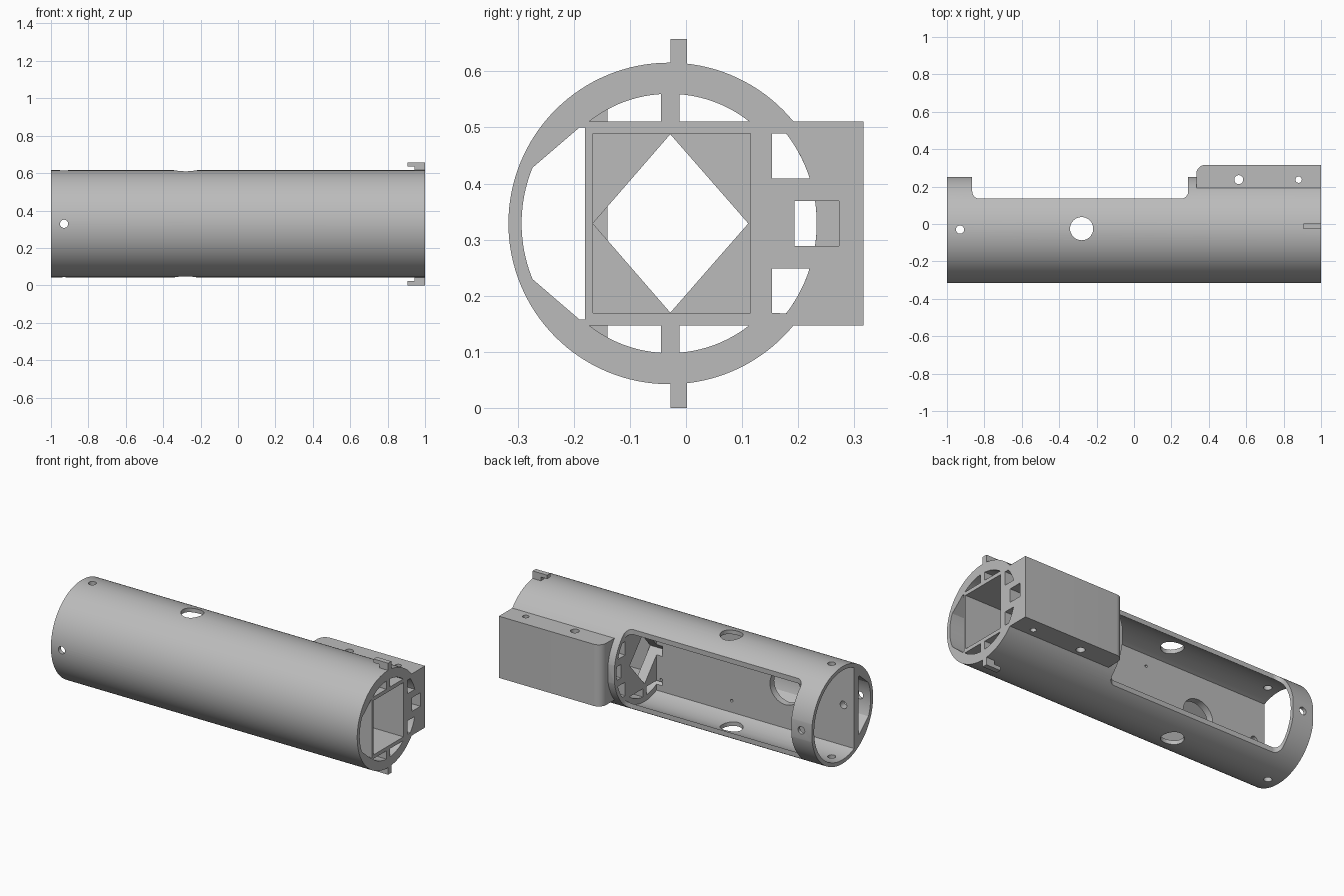
import bpy, bmesh, math
from mathutils import Vector

cube = bpy.data.objects.get("Cube")
if cube:
    bpy.data.objects.remove(cube)

CY, CZ = -0.03, 0.329      # tube axis
R_OUT, R_IN, R_WEB = 0.2865, 0.263, 0.231

grey = bpy.data.materials.new("plain_grey")
grey.use_nodes = True
grey.diffuse_color = (0.5, 0.5, 0.5, 1)
grey.node_tree.nodes["Principled BSDF"].inputs["Base Color"].default_value = (0.5, 0.5, 0.5, 1)


def prism(name, pts, axis, a, b):
    """Extrude a 2D outline along an axis from a to b."""
    place = {"x": lambda p: (a, p[0], p[1]),
             "y": lambda p: (p[0], a, p[1]),
             "z": lambda p: (p[0], p[1], a)}[axis]
    step = Vector([(b - a) if c == axis else 0 for c in "xyz"])
    bm = bmesh.new()
    face = bm.faces.new([bm.verts.new(place(p)) for p in pts])
    ext = bmesh.ops.extrude_face_region(bm, geom=[face])
    bmesh.ops.translate(bm, vec=step, verts=[v for v in ext["geom"] if isinstance(v, bmesh.types.BMVert)])
    bmesh.ops.recalc_face_normals(bm, faces=bm.faces)
    mesh = bpy.data.meshes.new(name)
    bm.to_mesh(mesh)
    bm.free()
    mesh.materials.append(grey)
    ob = bpy.data.objects.new(name, mesh)
    bpy.context.collection.objects.link(ob)
    return ob


def arc(r, a0, a1, n, c=(0, 0)):
    return [(c[0] + r * math.cos(math.radians(a0 + (a1 - a0) * i / n)),
             c[1] + r * math.sin(math.radians(a0 + (a1 - a0) * i / n))) for i in range(n + 1)]


def circle(r, c, n=32):
    return arc(r, 0, 360, n, c)[:-1]


def rect(u0, u1, v0, v1):
    return [(u0, v0), (u1, v0), (u1, v1), (u0, v1)]


def section(pts, flip=1):
    """Shift an outline measured from the tube axis to its place."""
    return [(CY + y, CZ + flip * z) for y, z in pts]


def combine(target, tool, operation="DIFFERENCE"):
    mod = target.modifiers.new("combine", "BOOLEAN")
    mod.operation, mod.solver, mod.object = operation, "EXACT", tool
    bpy.context.view_layer.update()
    deps = bpy.context.evaluated_depsgraph_get()
    mesh = bpy.data.meshes.new_from_object(target.evaluated_get(deps))
    target.modifiers.clear()
    target.data = mesh
    bpy.data.objects.remove(tool)


# Tube body, with a flat along the back
body = prism("tube_body", section(circle(R_OUT, (0, 0), 128)), "x", -1, 1)


def cut(pts, axis, a, b):
    combine(body, prism("cutter", pts, axis, a, b))


cut(rect(-1.1, 0.333, 0.252, 0.5), "z", -0.1, 0.8)

# Side housing with a rounded rear corner
housing = [(1, 0.1), (1, 0.3165)] + arc(0.05, 90, 180, 10, (0.383, 0.2665)) + [(0.333, 0.1)]
combine(body, prism("housing", housing, "z", 0.147, 0.511), "UNION")

# Main bore, leaving a chord plate, and the channel in front of it
cut(section(arc(R_IN, -114.7, 114.7, 80)), "x", -1.1, 0.29)
channel = arc(R_IN, 157.8, 202.2, 20) + [(-0.16, -0.171), (-0.15, -0.171), (-0.15, 0.171), (-0.16, 0.171)]
cut(section(channel), "x", -1.1, 1.1)

# Openings through the end block
for flip in (1, -1):
    cut(section(arc(R_WEB, 52, 85.5, 14) + [(0.018, 0.182)], flip), "x", 0.25, 1.1)
    cut(section(arc(R_WEB, 128, 93.7, 14) + [(-0.015, 0.182)], flip), "x", 0.25, 1.1)
    cut(section(arc(R_IN, 17.7, 37.5, 8) + [(0.183, 0.16), (0.183, 0.08)], flip), "x", 0.25, 1.1)
cut(section(arc(R_IN, -8.75, 8.75, 8) + [(0.223, 0.04), (0.223, -0.04)]), "x", 0.25, 0.5)
cut(rect(0.193, 0.273, CZ - 0.04, CZ + 0.04), "x", 0.37, 1.1)

# Square pocket ending in a diamond window
cut(rect(-0.166, 0.115, CZ - 0.16, CZ + 0.16), "x", 0.35, 1.1)
cut([(-0.166, CZ), (-0.028, CZ - 0.159), (0.111, CZ), (-0.028, CZ + 0.159)], "x", 0.25, 0.4)

# Long window in the back with rounded lower corners
window = ([(0.29, 0.6), (-0.865, 0.6)] + arc(0.04, 180, 270, 8, (-0.825, 0.175))
          + arc(0.04, 270, 360, 8, (0.25, 0.175)))
cut(window, "z", -0.1, 0.8)

# Cross holes: vertical, then front to back
for x, y, r in ((-0.93, CY, 0.022), (-0.28, -0.025, 0.062), (0.56, 0.237, 0.024), (0.88, 0.237, 0.017)):
    cut(circle(r, (x, y)), "z", -0.1, 0.8)
cut(circle(0.022, (-0.93, CZ)), "y", -0.5, 0.5)

# Holes in the chord plate
cut(circle(0.1, (-0.55, CZ), 48), "y", -0.22, 0)
for x in (-0.2, 0.26):
    for side in (1, -1):
        cut(circle(0.008, (x, CZ + side * 0.17), 12), "y", -0.2, -0.1)

# Hooked tabs above and below the open end
for name, flip in (("top_tab", 1), ("bottom_tab", -1)):
    hook = [(1, 0.27), (1, 0.329), (0.905, 0.329), (0.905, 0.307), (0.945, 0.307), (0.945, 0.27)]
    prism(name, [(x, CZ + flip * z) for x, z in hook], "y", -0.028, 0.002)

# Smooth round walls, sharp edges
bpy.ops.object.select_all(action="DESELECT")
body.select_set(True)
bpy.context.view_layer.objects.active = body
bpy.ops.object.shade_smooth_by_angle(angle=math.radians(25))
